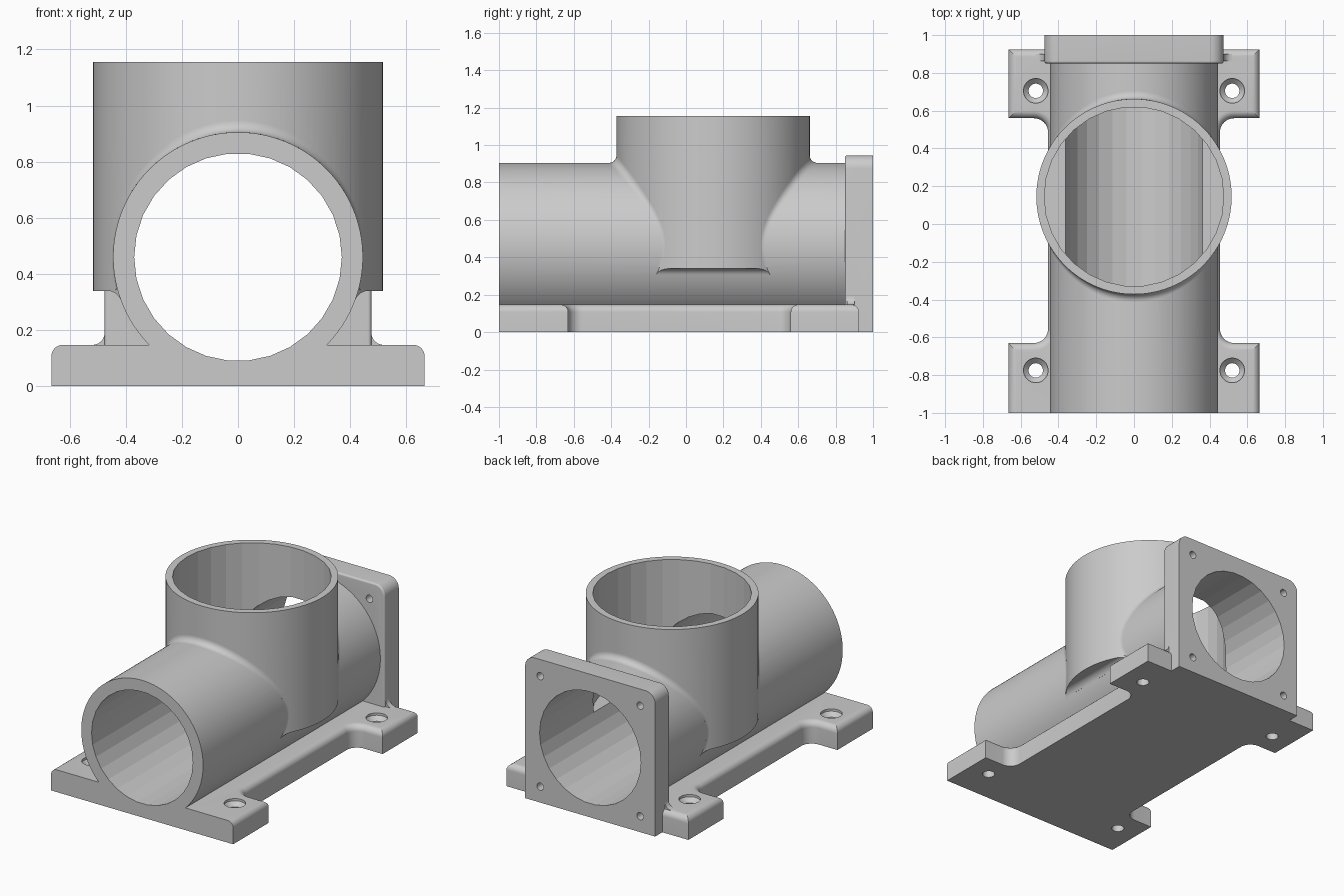
import bpy, bmesh
from math import sin, cos, pi, sqrt, radians
from mathutils import Vector

if "Cube" in bpy.data.objects:
    bpy.data.objects.remove(bpy.data.objects["Cube"])

grey = bpy.data.materials.new("plain_grey")
grey.use_nodes = True
COLOR = (0.6, 0.6, 0.6, 1)
grey.diffuse_color = COLOR
grey.node_tree.nodes["Principled BSDF"].inputs["Base Color"].default_value = COLOR

AXIS_Z = 0.46          # height of the main pipe axis
PIPE_R = 0.445
PORT_Y = 0.145         # position of the upright port
PORT_R = 0.517
BLEND = 0.04           # blend radius between pipe and port
BASE_H = 0.147


def loft(name, rings, bevel=0, rule=None):
    """Closed solid through a row of rings, with optional rounded edges."""
    bm = bmesh.new()
    rows = [[bm.verts.new(p) for p in ring] for ring in rings]
    n = len(rows[0])
    for a, b in zip(rows, rows[1:]):
        for i in range(n):
            j = (i + 1) % n
            bm.faces.new((a[i], a[j], b[j], b[i]))
    bm.faces.new(rows[0])
    bm.faces.new(rows[-1])
    bmesh.ops.recalc_face_normals(bm, faces=bm.faces)
    if bevel:
        edges = [e for e in bm.edges if rule(e.verts[0].co, e.verts[1].co)]
        bmesh.ops.bevel(bm, geom=edges, offset=bevel, segments=9,
                        profile=0.5, affect='EDGES')
    mesh = bpy.data.meshes.new(name)
    bm.to_mesh(mesh)
    bm.free()
    mesh.materials.append(grey)
    ob = bpy.data.objects.new(name, mesh)
    bpy.context.collection.objects.link(ob)
    return ob


def upright(name, x, y, steps, sides):
    """Round solid along z; steps are (radius, height)."""
    return loft(name, [[(x + r * cos(2 * pi * i / sides), y + r * sin(2 * pi * i / sides), z)
                        for i in range(sides)] for r, z in steps])


def lying(name, x, z, r, y0, y1, sides):
    """Round solid along y."""
    return loft(name, [[(x + r * cos(2 * pi * i / sides), y, z + r * sin(2 * pi * i / sides))
                        for i in range(sides)] for y in (y0, y1)])


def along_y(name, profile, y0, y1):
    return loft(name, [[(x, y, z) for x, z in profile] for y in (y0, y1)])


def arc(cx, cy, r, a0, a1, n=10):
    return [(cx + r * cos(radians(a0 + (a1 - a0) * i / n)),
             cy + r * sin(radians(a0 + (a1 - a0) * i / n))) for i in range(n + 1)]


def combine(target, tool, operation):
    mod = target.modifiers.new("combine", 'BOOLEAN')
    mod.operation = operation
    mod.solver = 'EXACT'
    mod.object = tool
    bpy.context.view_layer.objects.active = target
    bpy.ops.object.modifier_apply(modifier=mod.name)
    bpy.data.objects.remove(tool)


def smooth(ob):
    bpy.ops.object.select_all(action='DESELECT')
    ob.select_set(True)
    bpy.context.view_layer.objects.active = ob
    bpy.ops.object.shade_smooth_by_angle(angle=radians(11))


# Main pipe
body = lying("tee_body", 0, AXIS_Z, PIPE_R, -1, 0.9, 128)

# Upright port, with a curved ledge cut under each side
port = upright("upright_port", 0, PORT_Y, [(PORT_R, 0.25), (PORT_R, 1.155)], 128)
ledge = [(0.6, 0.2), (0.6, 0.34)] + arc(0.465, 0.29, 0.05, 90, 160) + [(0.38, 0.3), (0.34, 0.2)]
for side in (1, -1):
    combine(port, along_y("ledge_cut", [(side * x, z) for x, z in ledge], -1, 1), 'DIFFERENCE')
combine(body, port, 'UNION')

# Base plate with four feet, rounded on top except at the front end
WAIST, FOOT, R = 0.455, 0.665, 0.075
half = ([(FOOT, -1), (FOOT, -0.63)] + arc(WAIST + R, -0.63 + R, R, 270, 180)
        + arc(WAIST + R, 0.56 - R, R, 180, 90) + [(FOOT, 0.56), (FOOT, 0.925)])
outline = half + [(-x, y) for x, y in reversed(half)]
base = loft("base_plate", [[(x, y, z) for x, y in outline] for z in (0, BASE_H)], 0.04,
            lambda a, b: min(a.z, b.z) > 0.1 and max(a.y, b.y) > -0.99)
combine(body, base, 'UNION')

# Square end flange with rounded upper corners
FL = 0.475
face = ([(-FL, 0), (FL, 0)] + arc(FL - 0.07, 0.875, 0.07, 0, 90)
        + arc(0.07 - FL, 0.875, 0.07, 90, 180))
flange = loft("end_flange", [[(x, y, z) for x, z in face] for y in (0.85, 1)], 0.012,
              lambda a, b: max(a.y, b.y) < 0.9 and max(a.z, b.z) > 0.1 and min(a.z, b.z) > -1
              and abs(a.y - b.y) < 0.01)
combine(body, flange, 'UNION')

# Bores
combine(body, lying("pipe_bore", 0, AXIS_Z, 0.37, -1.1, 1.1, 30), 'DIFFERENCE')
combine(body, upright("port_bore", 0, PORT_Y, [(0.475, 0.385), (0.475, 1.3)], 30), 'DIFFERENCE')

# Countersunk foot holes and flange screw holes
for side in (1, -1):
    for y in (-0.775, 0.705):
        hole = upright("foot_hole", side * 0.52, y,
                       [(0.038, -0.1), (0.038, 0.105), (0.065, 0.132), (0.065, 0.3)], 40)
        combine(body, hole, 'DIFFERENCE')
    for z in (0.105, 0.835):
        combine(body, lying("flange_hole", side * 0.365, z, 0.024, 0.7, 1.1, 40), 'DIFFERENCE')
smooth(body)

# Rolling blend where the port meets the pipe, front and back
for side, label in ((-1, "front"), (1, "back")):
    rings = []
    for k in range(81):
        a = radians(-104 + 208 * k / 80)
        x = (PIPE_R + BLEND) * sin(a)
        y = sqrt((PORT_R + BLEND) ** 2 - x * x)
        center = Vector((x, y, AXIS_Z + (PIPE_R + BLEND) * cos(a)))
        to_pipe = Vector((-sin(a), 0, -cos(a)))
        to_port = Vector((-x, -y, 0)).normalized()
        ring = [center + BLEND * to_pipe.slerp(to_port, i / 10) for i in range(11)]
        inner = PIPE_R - 0.03
        xi = inner * sin(a)
        ring.append(Vector((xi, sqrt(PORT_R ** 2 - xi * xi) - 0.03, AXIS_Z + inner * cos(a))))
        rings.append([(p.x, PORT_Y + side * p.y, p.z) for p in ring])
    smooth(loft(label + "_port_blend", rings))

# Small blends between flange sides and base
for side, label in ((1, "left"), (-1, "right")):
    curve = arc(FL + 0.045, BASE_H + 0.045, 0.045, 180, 270) + [(FL - 0.02, BASE_H - 0.02)]
    smooth(along_y(label + "_flange_blend", [(side * x, z) for x, z in curve], 0.862, 0.9))
